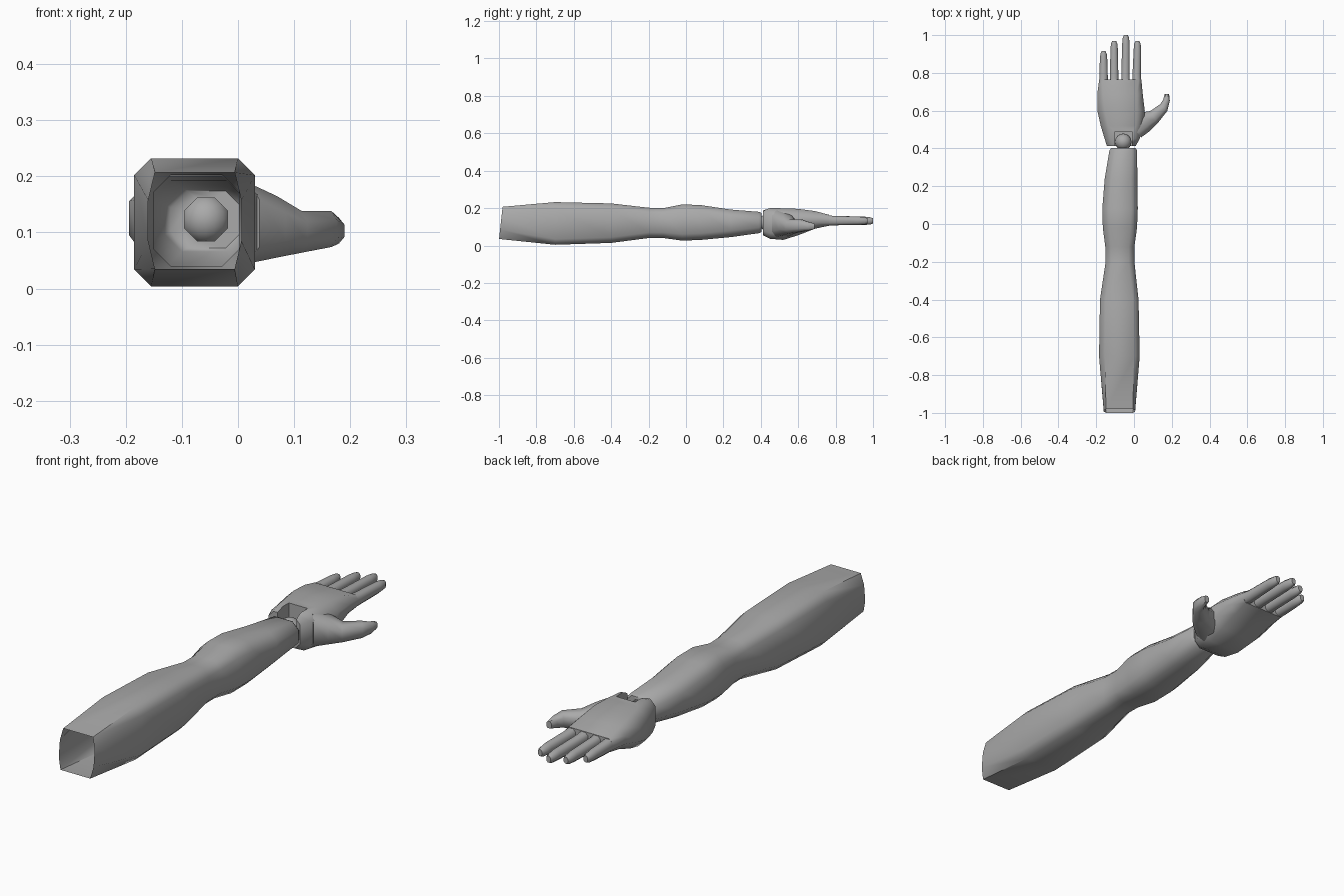
import bpy, bmesh, math

if "Cube" in bpy.data.objects:
    bpy.data.objects.remove(bpy.data.objects["Cube"])

skin = bpy.data.materials.new("matte grey")
skin.diffuse_color = (0.40, 0.40, 0.40, 1)
skin.use_nodes = True
skin.node_tree.nodes["Principled BSDF"].inputs["Base Color"].default_value = skin.diffuse_color


def finish(obj, angle=50):
    obj.data.materials.clear()
    obj.data.materials.append(skin)
    bpy.ops.object.select_all(action='DESELECT')
    obj.select_set(True)
    bpy.context.view_layer.objects.active = obj
    bpy.ops.object.shade_smooth_by_angle(angle=math.radians(angle))


def ring(cx, cy, hw, z0, z1, cu, cv, turn=0, lean=0):
    """Chamfered rectangle standing across a limb; turn is about z, lean tilts the top along y."""
    cz, hh = (z0 + z1) / 2, (z1 - z0) / 2
    uv = [(hw - cu, hh), (hw, hh - cv), (hw, cv - hh), (hw - cu, -hh),
          (cu - hw, -hh), (-hw, cv - hh), (-hw, hh - cv), (cu - hw, hh)]
    a = math.radians(turn)
    return [(cx + u * math.cos(a), cy + u * math.sin(a) + lean * v, cz + v) for u, v in uv]


def loft(name, rings, cap_start=True, cap_end=True):
    bm = bmesh.new()
    rows = [[bm.verts.new(p) for p in r] for r in rings]
    for a, b in zip(rows, rows[1:]):
        for i in range(8):
            j = (i + 1) % 8
            bm.faces.new((a[i], a[j], b[j], b[i]))
    if cap_start:
        bm.faces.new(rows[0])
    if cap_end:
        bm.faces.new(rows[-1])
    bmesh.ops.recalc_face_normals(bm, faces=bm.faces)
    me = bpy.data.meshes.new(name)
    bm.to_mesh(me)
    bm.free()
    obj = bpy.data.objects.new(name, me)
    bpy.context.collection.objects.link(obj)
    finish(obj)
    return obj


# Hollow arm, open at the shoulder: y, x min, x max, z min, z max, chamfer
arm = [(-0.70, -0.185, 0.030, 0.004, 0.232, 0.03),
       (-0.40, -0.180, 0.024, 0.014, 0.225, 0.03),
       (-0.20, -0.150, 0.002, 0.040, 0.202, 0.03),
       (-0.12, -0.152, 0.002, 0.040, 0.200, 0.03),
       (-0.02, -0.165, 0.016, 0.026, 0.220, 0.035),
       (0.08, -0.168, 0.020, 0.030, 0.216, 0.035),
       (0.24, -0.155, 0.018, 0.045, 0.192, 0.035),
       (0.39, -0.130, 0.016, 0.066, 0.180, 0.03),
       (0.403, -0.120, 0.008, 0.072, 0.174, 0.03),
       (0.403, -0.095, -0.019, 0.085, 0.161, 0.022)]
rings = [ring(-0.077, -0.99, 0.083, 0.035, 0.207, 0.012, 0.05, lean=0.11)]
rings += [ring((a + b) / 2, y, (b - a) / 2, z0, z1, c, c) for y, a, b, z0, z1, c in arm]
loft("arm", rings, False, False)

# Wrist ball joint
bpy.ops.mesh.primitive_uv_sphere_add(segments=16, ring_count=10, radius=0.044,
                                     location=(-0.057, 0.435, 0.123))
ball = bpy.context.object
ball.name = "wrist_ball"
finish(ball)

# Palm
palm = [(0.412, -0.143, 0.008, 0.055, 0.188, 0.025),
        (0.45, -0.155, 0.030, 0.036, 0.200, 0.03),
        (0.52, -0.176, 0.050, 0.030, 0.199, 0.04),
        (0.60, -0.194, 0.057, 0.055, 0.196, 0.04),
        (0.69, -0.194, 0.046, 0.090, 0.184, 0.03),
        (0.765, -0.184, 0.039, 0.106, 0.164, 0.015)]
hand = loft("palm", [ring((a + b) / 2, y, (b - a) / 2, z0, z1, c, c)
                     for y, a, b, z0, z1, c in palm])

# Socket notch in the heel of the hand
bpy.ops.mesh.primitive_cube_add(size=1, location=(-0.055, 0.43, 0.17))
cutter = bpy.context.object
cutter.name = "socket_cutter"
cutter.scale = (0.09, 0.12, 0.18)
cutter.hide_render = True
bpy.context.view_layer.objects.active = hand
cut = hand.modifiers.new("socket", 'BOOLEAN')
cut.operation = 'DIFFERENCE'
cut.solver = 'EXACT'
cut.object = cutter
# Cut first, then smooth
bpy.context.view_layer.update()
bpy.ops.object.select_all(action='DESELECT')
hand.select_set(True)
while hand.modifiers[0] != cut:
    bpy.ops.object.modifier_move_up(modifier=cut.name)
bpy.ops.object.modifier_apply(modifier=cut.name)
bpy.data.objects.remove(cutter)

# Fingers: root x, tip x, tip y
for name, xr, xt, tip in (("little_finger", -0.161, -0.161, 0.915),
                          ("ring_finger", -0.105, -0.105, 0.970),
                          ("middle_finger", -0.045, -0.043, 1.000),
                          ("index_finger", 0.014, 0.018, 0.970)):
    loft(name, [ring(xr, 0.74, 0.023, 0.108, 0.164, 0.012, 0.012),
                ring(xr, 0.79, 0.022, 0.108, 0.158, 0.012, 0.012),
                ring(xt, tip - 0.05, 0.020, 0.110, 0.155, 0.012, 0.012),
                ring(xt, tip - 0.015, 0.017, 0.112, 0.151, 0.011, 0.011),
                ring(xt, tip, 0.010, 0.118, 0.146, 0.006, 0.008)])

# Thumb
loft("thumb", [ring(0.000, 0.505, 0.060, 0.045, 0.188, 0.03, 0.03, -50),
               ring(0.055, 0.540, 0.056, 0.055, 0.165, 0.03, 0.03, -58),
               ring(0.105, 0.565, 0.038, 0.064, 0.138, 0.02, 0.02, -60),
               ring(0.158, 0.617, 0.026, 0.074, 0.138, 0.014, 0.016, -45),
               ring(0.172, 0.655, 0.018, 0.080, 0.126, 0.010, 0.012, -10),
               ring(0.174, 0.687, 0.012, 0.088, 0.118, 0.006, 0.008, 0)])
